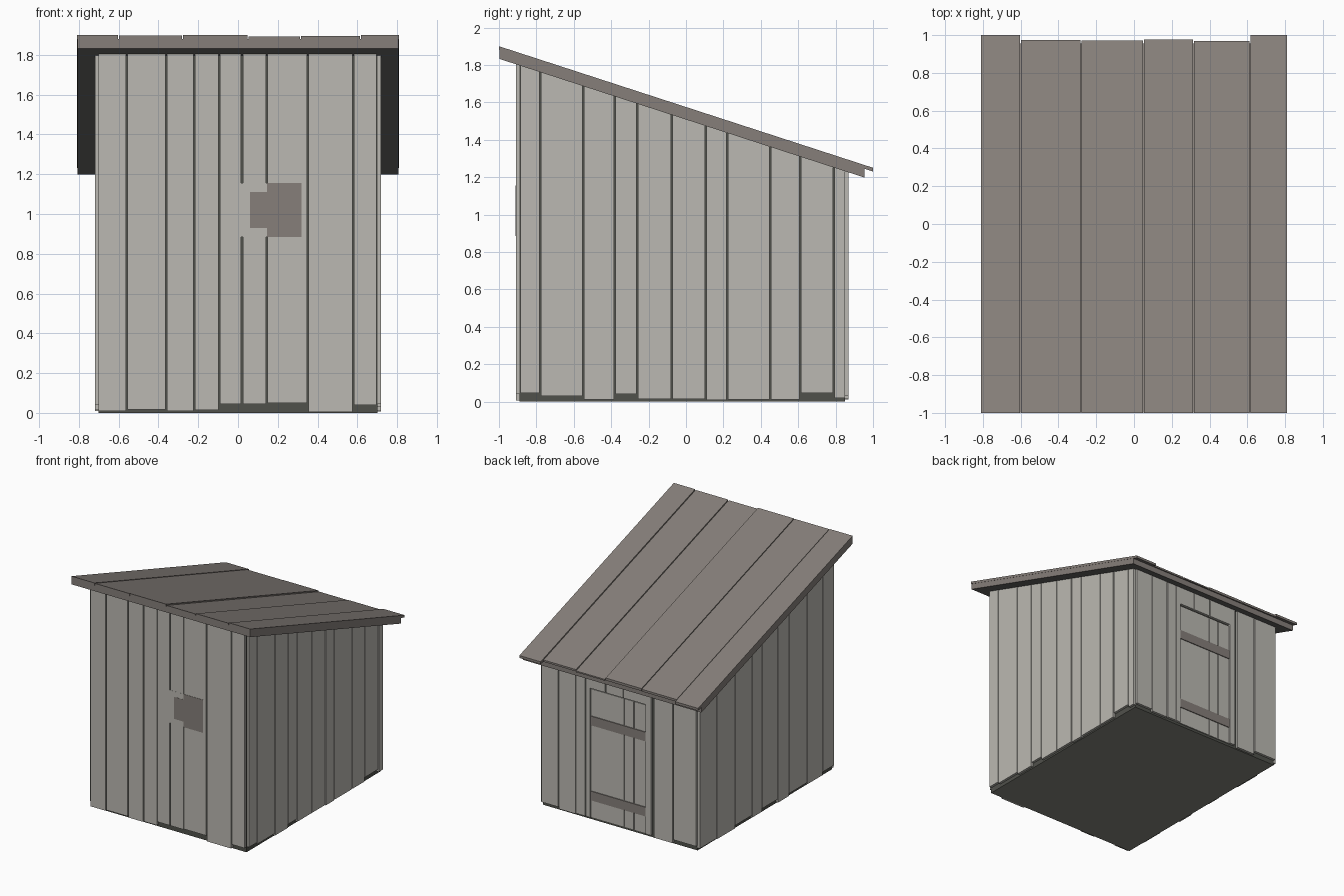
import bpy
import bmesh

if "Cube" in bpy.data.objects:
    bpy.data.objects.remove(bpy.data.objects["Cube"], do_unlink=True)


def material(name, rgb):
    """Flat material from 0-255 display values, stored as linear."""
    colour = [((c / 255 + 0.055) / 1.055) ** 2.4 for c in rgb] + [1]
    mat = bpy.data.materials.new(name)
    mat.use_nodes = True
    mat.diffuse_color = colour
    mat.node_tree.nodes["Principled BSDF"].inputs["Base Color"].default_value = colour
    return mat


WALL = material("pale weathered wood", (187, 185, 178))
BROWN = material("brown grey wood", (134, 127, 122))
CORE = material("dark olive grey", (80, 81, 75))
FLOOR = material("olive grey floor", (130, 132, 122))
SHADE = material("grey roof underside", (112, 110, 108))

SLOPE = 0.325


def under(y):
    """Height of the roof underside at depth y."""
    return 1.833 - SLOPE * (y + 1)


def raised(d):
    return lambda y: under(y) + d


def flat(z):
    return lambda y: z


def add_box(bm, x, y, low, high):
    """Box whose bottom and top heights may follow the roof slope."""
    corners = [(x[0], y[0]), (x[1], y[0]), (x[1], y[1]), (x[0], y[1])]
    bottom = [bm.verts.new((a, b, low(b))) for a, b in corners]
    top = [bm.verts.new((a, b, high(b))) for a, b in corners]
    bm.faces.new(bottom[::-1])
    bm.faces.new(top)
    for i in range(4):
        j = (i + 1) % 4
        bm.faces.new((bottom[i], bottom[j], top[j], top[i]))


def build(name, boxes, mat, bottom_mat=None):
    """Join boxes into one object; faces turned down may take a second colour."""
    bm = bmesh.new()
    for box in boxes:
        add_box(bm, *box)
    mesh = bpy.data.meshes.new(name)
    bm.to_mesh(mesh)
    bm.free()
    mesh.materials.append(mat)
    if bottom_mat:
        mesh.materials.append(bottom_mat)
        for poly in mesh.polygons:
            poly.material_index = int(poly.normal.z < -0.5)
    bpy.context.collection.objects.link(bpy.data.objects.new(name, mesh))


def spans(edges, gap=0.004):
    """Plank extents between neighbouring edges, with a groove left open."""
    last = len(edges) - 2
    return [(a + (gap if i else 0), b - (gap if i < last else 0))
            for i, (a, b) in enumerate(zip(edges, edges[1:]))]


# Solid body behind the planks
LEFT, RIGHT, FRONT, BACK, T = 0.70, -0.70, -0.89, 0.85, 0.02
build("wall_core", [((RIGHT, LEFT), (FRONT, BACK), flat(0), raised(0.01))], CORE, FLOOR)

# Front planks
edges = [-0.70, -0.56, -0.36, -0.22, -0.095, 0.02, 0.145, 0.35, 0.58, 0.695]
drops = [0.01, 0.018, 0.01, 0.015, 0.045, 0.045, 0.05, 0.005, 0.04]
build("front_planks", [(s, (FRONT - T, FRONT), flat(d), raised(0))
                       for s, d in zip(spans(edges), drops)], WALL)

# Side planks
edges = [-0.885, -0.78, -0.55, -0.38, -0.26, -0.075, 0.105, 0.22, 0.45, 0.61, 0.79, 0.85]
drops = [0.045, 0.03, 0.012, 0.04, 0.015, 0.015, 0.008, 0.012, 0.012, 0.045, 0.02]
build("left_planks", [((LEFT, LEFT + T), s, flat(d), raised(0))
                      for s, d in zip(spans(edges), drops)], WALL)
edges = [-0.885, -0.74, -0.54, -0.31, -0.16, 0.04, 0.17, 0.39, 0.63, 0.85]
drops = [0.04, 0.015, 0.03, 0.01, 0.04, 0.015, 0.035, 0.012, 0.02]
build("right_planks", [((RIGHT - T, RIGHT), s, flat(d), raised(0))
                       for s, d in zip(spans(edges), drops)], WALL)

# Back planks: full height beside the door, short above it
DOOR_R, DOOR_L, DOOR_TOP = -0.24, 0.26, 1.08
back = (BACK, BACK + T)
sides = spans([-0.70, -0.49, -0.32]) + spans([0.305, 0.39, 0.545, 0.70])
drops = [0.04, 0.01, 0.02, 0.015, 0.03]
boxes = [(s, back, flat(d), raised(0)) for s, d in zip(sides, drops)]
boxes += [(s, back, flat(DOOR_TOP), raised(0)) for s in spans([-0.29, -0.04, 0.12, 0.298])]
build("back_planks", boxes, WALL)

# Door frame, recessed door boards and cross battens
build("door_jambs", [((-0.29, DOOR_R), back, flat(0.02), flat(DOOR_TOP)),
                     ((DOOR_L, 0.298), back, flat(0.02), flat(DOOR_TOP))], WALL)
build("door_boards", [(s, (BACK, BACK + 0.008), flat(0.02), flat(DOOR_TOP - 0.01))
                      for s in spans([DOOR_R, -0.13, -0.04, DOOR_L], 0.003)], WALL)
build("door_battens", [((DOOR_R, DOOR_L), (BACK, BACK + 0.015), flat(z), flat(z + 0.075))
                       for z in (0.16, 0.775)], BROWN)

# Window hatch on the front
face = FRONT - T
build("window_frame", [((0.012, 0.145), (face - 0.001, face), flat(0.885), flat(1.155))], WALL)
build("window_panel", [((0.06, 0.145), (face - 0.002, face), flat(0.93), flat(1.11)),
                       ((0.145, 0.32), (face - 0.002, face), flat(0.885), flat(1.155))], BROWN)

# Roof deck with a darker underside
build("roof_deck", [((-0.808, 0.808), (-0.998, 0.955), raised(0), raised(0.047))], BROWN, SHADE)

# Roof planks with uneven ends and thickness
edges = [-0.81, -0.60, -0.28, 0.05, 0.315, 0.615, 0.81]
ends = [1.0, 0.975, 0.972, 0.977, 0.97, 1.0]
tops = [0.067, 0.065, 0.067, 0.058, 0.062, 0.067]
build("roof_planks", [(s, (-1.0, e), raised(0.047), raised(t))
                      for s, e, t in zip(spans(edges, 0.0025), ends, tops)], BROWN)
